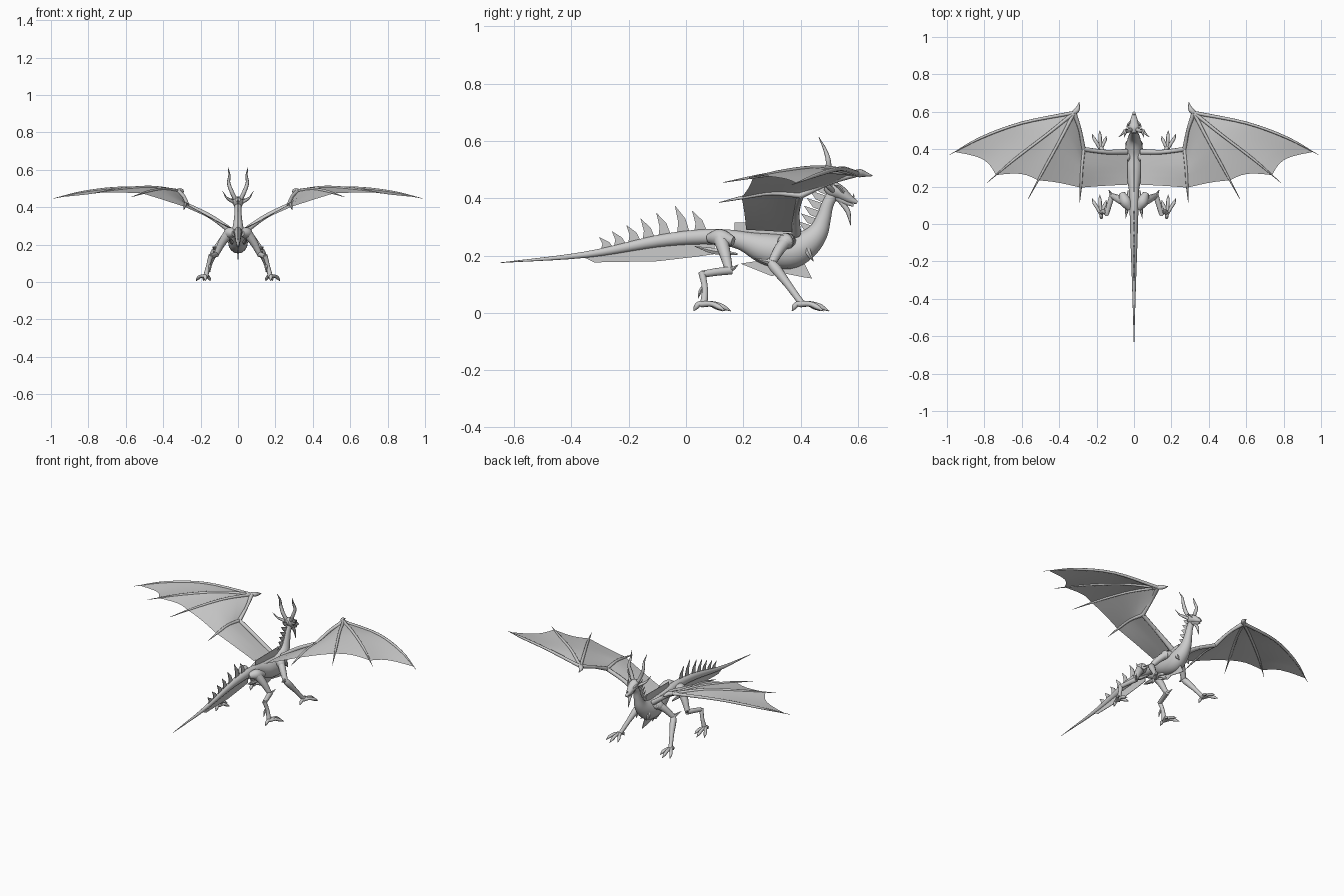
import bpy, bmesh, math
from mathutils import Vector

if "Cube" in bpy.data.objects:
    bpy.data.objects.remove(bpy.data.objects["Cube"])

GREY = bpy.data.materials.new("stone grey")
GREY.use_nodes = True
GREY.diffuse_color = (.6, .6, .6, 1)
GREY.node_tree.nodes["Principled BSDF"].inputs["Base Color"].default_value = (.6, .6, .6, 1)


def finish(name, bm, smooth=True):
    mesh = bpy.data.meshes.new(name)
    bm.to_mesh(mesh)
    bm.free()
    mesh.materials.append(GREY)
    obj = bpy.data.objects.new(name, mesh)
    bpy.context.collection.objects.link(obj)
    if smooth:
        bpy.ops.object.select_all(action='DESELECT')
        obj.select_set(True)
        bpy.context.view_layer.objects.active = obj
        bpy.ops.object.shade_smooth_by_angle(angle=math.radians(50))
    return obj


def mirrored(sides):
    return (("left_", 1), ("right_", -1)) if sides else (("", 1),)


def spline(points, steps):
    """Catmull-Rom curve through points of any dimension."""
    pts = [Vector(p) for p in points]
    pts = [pts[0] * 2 - pts[1]] + pts + [pts[-1] * 2 - pts[-2]]
    out = []
    for a, b, c, d in zip(pts, pts[1:], pts[2:], pts[3:]):
        for i in range(steps):
            t = i / steps
            out.append((b * 2 + (c - a) * t + (a * 2 - b * 5 + c * 4 - d) * t * t
                        + (b * 3 - a - c * 3 + d) * t ** 3) / 2)
    return out + [pts[-2]]


def tube(name, points, radii, pair=False, width=1, sides=10, steps=4):
    """Tapered limb swept along a smooth path."""
    path = spline(points, steps)
    size = [max(r[0], .0008) for r in spline([(r, 0) for r in radii], steps)]
    for prefix, s in mirrored(pair):
        bm, rings = bmesh.new(), []
        for i, p in enumerate(path):
            t = (path[min(i + 1, len(path) - 1)] - path[max(i - 1, 0)]).normalized()
            ref = Vector((1, 0, 0)) if abs(t.x) < .8 else Vector((0, 0, 1))
            u = (ref - t * ref.dot(t)).normalized()
            v = t.cross(u)
            ring = []
            for k in range(sides):
                a = math.tau * k / sides
                q = p + (u * math.cos(a) * width + v * math.sin(a)) * size[i]
                ring.append(bm.verts.new((q.x * s, q.y, q.z)))
            rings.append(ring)
        for a, b in zip(rings, rings[1:]):
            for k in range(sides):
                n = (k + 1) % sides
                bm.faces.new((a[k], a[n], b[n], b[k]))
        bm.faces.new(rings[0])
        bm.faces.new(rings[-1])
        bmesh.ops.recalc_face_normals(bm, faces=bm.faces)
        finish(prefix + name, bm)


def fin(name, outline, pair=False, half=.0015):
    """Thin plate with a flat outline."""
    for prefix, s in mirrored(pair):
        bm = bmesh.new()
        face = bm.faces.new([bm.verts.new((x * s - half, y, z)) for x, y, z in outline])
        new = bmesh.ops.extrude_face_region(bm, geom=[face])["geom"]
        bmesh.ops.translate(bm, vec=(half * 2, 0, 0),
                            verts=[g for g in new if isinstance(g, bmesh.types.BMVert)])
        bmesh.ops.recalc_face_normals(bm, faces=bm.faces)
        finish(prefix + name, bm, False)


def membrane(name, edge_a, edge_b, sag, cols=6):
    """Wing skin lofted between two bones, scalloped at the trailing edge."""
    for prefix, s in mirrored(True):
        bm, rows = bmesh.new(), []
        n = len(edge_a)
        for i, (a, b) in enumerate(zip(edge_a, edge_b)):
            row = []
            for j in range(cols + 1):
                t = j / cols
                p = a.lerp(b, t)
                start = edge_a[0].lerp(edge_b[0], t)
                p = p.lerp(start, sag * math.sin(math.pi * t) * i / (n - 1))
                row.append(bm.verts.new((p.x * s, p.y, p.z)))
            rows.append(row)
        for a, b in zip(rows, rows[1:]):
            for j in range(cols):
                quad = (a[j], a[j + 1], b[j + 1], b[j])
                bm.faces.new(quad if s < 0 else quad[::-1])
        bmesh.ops.remove_doubles(bm, verts=bm.verts, dist=.0002)
        finish(prefix + name, bm)


# Tail, torso and neck in one sweep
body = [(-.647, .175, .001), (-.35, .203, .011), (-.1, .25, .021), (.05, .265, .026),
        (.14, .262, .029), (.2, .25, .034), (.28, .223, .055), (.36, .213, .06),
        (.42, .24, .05), (.46, .28, .036), (.48, .33, .026), (.495, .38, .021), (.52, .425, .021)]
tube("body", [(0, y, z) for y, z, r in body], [r for y, z, r in body], width=.88, sides=16, steps=5)

# Head, jaw and horns
tube("head", [(0, .485, .44), (0, .51, .432), (0, .54, .418), (0, .57, .398), (0, .598, .385)],
     [.012, .028, .024, .015, .006], width=1.05, sides=12)
tube("lower_jaw", [(0, .52, .41), (0, .55, .39), (0, .585, .374)], [.016, .012, .004])
tube("chin_spike", [(0, .535, .395), (0, .562, .36), (0, .57, .335), (0, .575, .305)],
     [.009, .009, .006, .001], sides=8)
tube("horn", [(.016, .505, .445), (.035, .497, .485), (.05, .497, .53), (.046, .485, .57), (.053, .464, .613)],
     [.011, .011, .009, .006, .001], True, sides=8)
tube("cheek_horn", [(.02, .515, .425), (.05, .495, .442), (.064, .48, .455), (.082, .465, .485)],
     [.009, .008, .005, .001], True, sides=8)
tube("brow_spike", [(.016, .55, .42), (.03, .535, .438), (.04, .515, .447)], [.007, .006, .001], True, sides=6)
tube("nose_spike", [(0, .575, .395), (0, .585, .405), (0, .583, .416)], [.006, .004, .001], sides=6)

# Neck spikes
for i in range(6):
    t = i / 5
    y, z = .425 + .05 * t, .29 + .135 * t
    fin(f"neck_spike_{i}", [(0, y + .02, z - .016), (0, y - .012, z - .002), (0, y - .034, z + .03),
                            (0, y - .004, z + .02), (0, y + .02, z + .012)])

# Tail spikes
for i, (y, z, h) in enumerate([(-.28, .225, .04), (-.235, .235, .05), (-.185, .247, .06), (-.135, .255, .075),
                              (-.08, .265, .085), (-.015, .275, .1), (.045, .282, .075)]):
    fin(f"tail_spike_{i}", [(0, y - .018, z - .012), (0, y - .012, z + h * .4), (0, y - .024, z + h),
                            (0, y + .012, z + h * .55), (0, y + .032, z - .006)])

# Back crest, tail fin and breast keel
fin("back_crest", [(0, .17, .27), (0, .17, .315), (0, .39, .317), (0, .41, .27)])
fin("tail_fin", [(0, -.37, .2), (0, -.32, .176), (0, -.1, .18), (0, .03, .195), (0, .1, .205), (0, .1, .25), (0, -.1, .245)])
fin("breast_keel", [(0, .19, .172), (0, .3, .128), (0, .33, .14), (0, .41, .124),
                    (0, .44, .12), (0, .425, .15), (0, .4, .2), (0, .28, .185)])
tube("collar_blade", [(.03, .42, .23), (.038, .43, .205), (.035, .445, .18)], [.012, .01, .001], True, sides=6)
tube("hip_blade", [(.03, .18, .205), (.035, .1, .215), (.045, .03, .232)], [.004, .012, .001], True, sides=6)

# Wing bones
shoulder, elbow, wrist = (.04, .385, .275), (.27, .4, .41), (.32, .595, .487)
fingers = [[wrist, (.6, .54, .503), (.82, .46, .482), (.985, .37, .447)],
           [wrist, (.47, .475, .507), (.64, .345, .495), (.786, .22, .472)],
           [wrist, (.4, .44, .497), (.485, .285, .482), (.568, .13, .455)],
           [elbow, (.279, .3, .418), (.284, .21, .405), (.29, .115, .385)]]
tube("wing_arm", [shoulder, (.15, .385, .352), elbow], [.016, .012, .012], True, sides=8)
tube("wing_forearm", [elbow, (.288, .5, .455), wrist], [.012, .009, .013], True, sides=8)
tube("wing_thumb", [wrist, (.305, .61, .487), (.297, .63, .483), (.293, .652, .478)],
     [.013, .014, .008, .001], True, sides=8)
for i, f in enumerate(fingers):
    tube(f"wing_finger_{i}", f, [.01, .008, .007, .001], True, sides=8)

# Wing skin, panel by panel
curves = [spline(f, 6) for f in fingers]
reach = [17, 16, 14, 13]
cut = [[c[round(i * r / 10)] for i in range(11)] for c, r in zip(curves, reach)]
root = [Vector((.035, .39 - .018 * i, .28 + .001 * i)) for i in range(11)]
for i, sag in enumerate([.08, .06, .02]):
    membrane(f"wing_skin_{i}", cut[i], cut[i + 1], sag)
membrane("inner_wing_skin", cut[3], root, .01)


def foot(name, x, y):
    """Three clawed front toes and a rear one."""
    for i, (dx, dy) in enumerate([(-.03, .07), (.005, .1), (.045, .08), (-.005, -.03)]):
        tube(f"{name}_toe_{i}", [(x, y, .03), (x + dx * .45, y + dy * .4, .031),
                                 (x + dx * .8, y + dy * .72, .02), (x + dx, y + dy, .006)],
             [.011, .009, .009, .001], True, sides=8, steps=3)


# Front legs
tube("front_shoulder", [(.025, .37, .245), (.05, .35, .25), (.075, .335, .232)], [.02, .03, .016], True)
tube("front_upper_leg", [(.055, .35, .25), (.085, .325, .22), (.12, .3, .175)], [.022, .02, .015], True)
tube("front_lower_leg", [(.115, .285, .185), (.128, .31, .158), (.15, .355, .1), (.17, .395, .045), (.178, .41, .028)],
     [.008, .019, .014, .012, .013], True)
tube("elbow_spike", [(.12, .3, .175), (.128, .27, .182), (.135, .24, .19)], [.012, .007, .001], True, sides=6)
foot("front", .178, .4)

# Hind legs
tube("hind_hip", [(.02, .08, .26), (.045, .12, .262), (.065, .165, .25)], [.016, .031, .016], True)
tube("hind_thigh", [(.05, .12, .26), (.085, .135, .21), (.115, .15, .15)], [.027, .021, .014], True)
tube("hind_shin", [(.115, .158, .148), (.13, .11, .143), (.145, .058, .135)], [.015, .014, .013], True)
tube("hind_ankle", [(.145, .055, .142), (.16, .066, .085), (.173, .062, .028)], [.013, .011, .014], True)
tube("knee_spike", [(.115, .15, .15), (.125, .165, .155), (.135, .182, .168)], [.011, .007, .001], True, sides=6)
tube("heel_spike", [(.15, .06, .09), (.15, .05, .075), (.15, .042, .05)], [.008, .007, .001], True, sides=6)
foot("hind", .178, .057)
